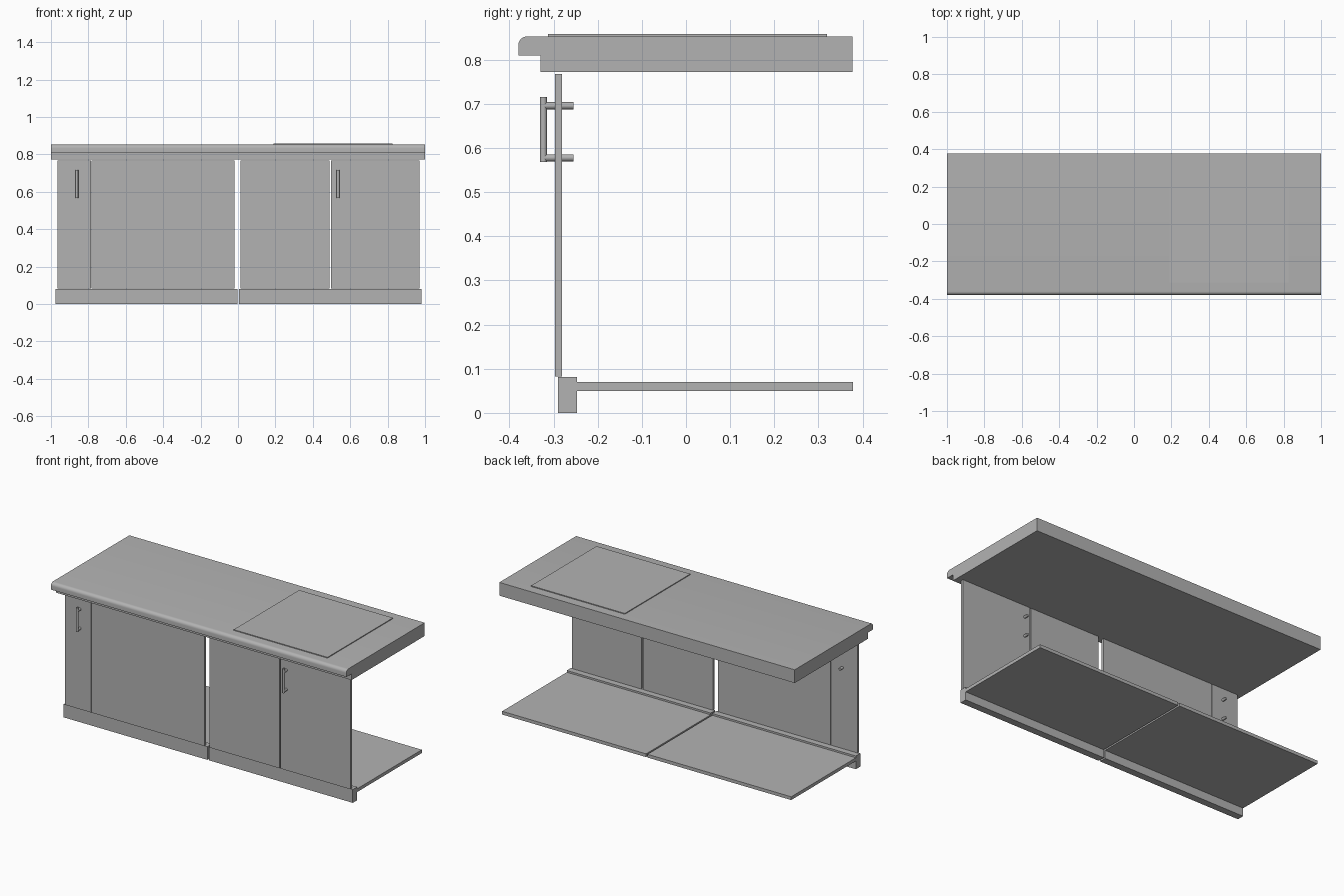
import bpy, bmesh, math
from mathutils import Matrix

if "Cube" in bpy.data.objects:
    bpy.data.objects.remove(bpy.data.objects["Cube"], do_unlink=True)

# One plain grey for everything
grey = bpy.data.materials.new("plain_grey")
grey.use_nodes = True
tone = (0.45, 0.45, 0.45, 1)
grey.diffuse_color = tone
grey.node_tree.nodes["Principled BSDF"].inputs["Base Color"].default_value = tone


def finish(name, bm):
    bmesh.ops.recalc_face_normals(bm, faces=bm.faces)
    mesh = bpy.data.meshes.new(name)
    bm.to_mesh(mesh)
    bm.free()
    mesh.materials.append(grey)
    obj = bpy.data.objects.new(name, mesh)
    bpy.context.collection.objects.link(obj)
    return obj


def box(name, xs, ys, zs):
    bm = bmesh.new()
    bmesh.ops.create_cube(bm, size=1)
    for v in bm.verts:
        for axis, (low, high) in enumerate((xs, ys, zs)):
            v.co[axis] = high if v.co[axis] > 0 else low
    return finish(name, bm)


def rod(bm, center, length, axis):
    turn = Matrix.Rotation(math.pi / 2, 4, "X") if axis == "Y" else Matrix()
    bmesh.ops.create_cone(bm, cap_ends=True, segments=16, radius1=0.008, radius2=0.008,
                          depth=length, matrix=Matrix.Translation(center) @ turn)


# Worktop: side profile with a rounded front lip, extruded along x
front, top, radius = -0.38, 0.853, 0.02
profile = [(0.377, 0.772), (0.377, top)]
for i in range(7):
    a = math.pi / 2 * (1 + i / 6)
    profile.append((front + radius + radius * math.cos(a), top - radius + radius * math.sin(a)))
profile += [(front, 0.81), (-0.33, 0.81), (-0.33, 0.772)]
bm = bmesh.new()
face = bm.faces.new([bm.verts.new((-1, y, z)) for y, z in profile])
extruded = bmesh.ops.extrude_face_region(bm, geom=[face])
bmesh.ops.translate(bm, vec=(2, 0, 0),
                    verts=[e for e in extruded["geom"] if isinstance(e, bmesh.types.BMVert)])
worktop = finish("worktop", bm)
bpy.context.view_layer.objects.active = worktop
worktop.select_set(True)
bpy.ops.object.shade_smooth_by_angle(angle=math.radians(30))
worktop.select_set(False)

# Thin hob plate
box("hob_plate", (0.19, 0.825), (-0.313, 0.32), (top, 0.858))

# Plinth and floor panel of each cabinet
for side, xs in (("right", (-0.977, -0.004)), ("left", (0.006, 0.98))):
    box(side + "_plinth", xs, (-0.29, -0.247), (0, 0.081))
    box(side + "_floor_panel", xs, (-0.247, 0.378), (0.05, 0.07))

# Door fronts
doors = {
    "right_narrow_door": (-0.965, -0.786),
    "right_wide_door": (-0.783, -0.02),
    "left_inner_door": (0.014, 0.489),
    "left_outer_door": (0.497, 0.97),
}
for name, xs in doors.items():
    box(name, xs, (-0.297, -0.281), (0.083, 0.768))

# Bar handles with two posts passing through the door
for side, x in (("right", -0.862), ("left", 0.535)):
    bm = bmesh.new()
    rod(bm, (x, -0.323, 0.642), 0.148, "Z")
    for z in (0.578, 0.696):
        rod(bm, (x, -0.289, z), 0.068, "Y")
    handle = finish(side + "_handle", bm)
    bpy.context.view_layer.objects.active = handle
    handle.select_set(True)
    bpy.ops.object.shade_smooth_by_angle(angle=math.radians(30))
    handle.select_set(False)
